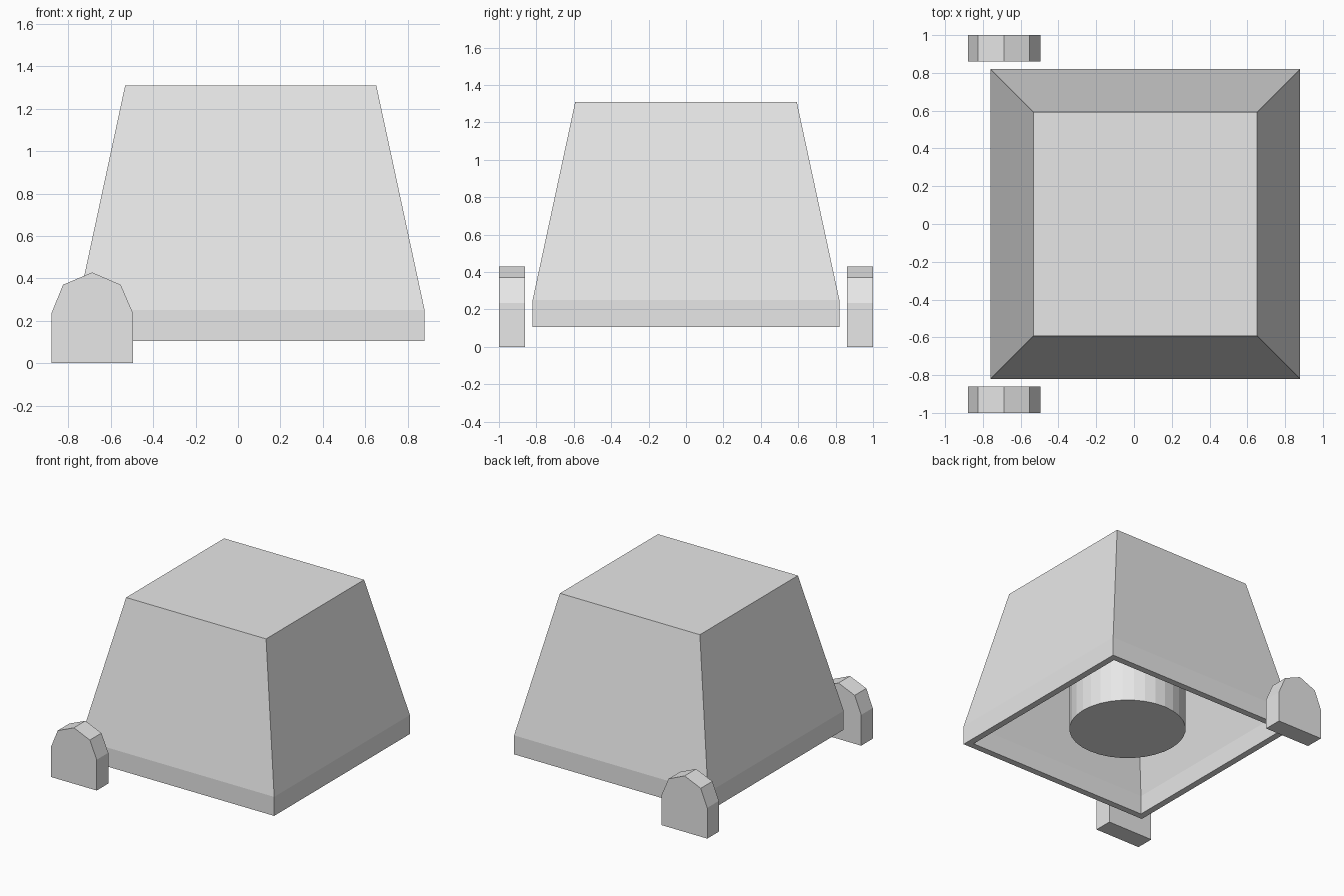
import bpy
import bmesh
from mathutils import Matrix

cube = bpy.data.objects.get("Cube")
if cube:
    bpy.data.objects.remove(cube, do_unlink=True)

grey = bpy.data.materials.new("light grey")
grey.use_nodes = True
colour = (0.8, 0.8, 0.8, 1)
grey.diffuse_color = colour
grey.node_tree.nodes["Principled BSDF"].inputs["Base Color"].default_value = colour

BODY_X = 0.06
WALL = 0.05
RIM, SHOULDER, TOP = 0.105, 0.25, 1.31
BASE_HALF, TOP_HALF = 0.82, 0.592


def finish(name, bm):
    bmesh.ops.recalc_face_normals(bm, faces=bm.faces)
    mesh = bpy.data.meshes.new(name)
    bm.to_mesh(mesh)
    bm.free()
    mesh.materials.append(grey)
    obj = bpy.data.objects.new(name, mesh)
    bpy.context.collection.objects.link(obj)
    return obj


# Hollow tapered cover: square rings from the inner ceiling, round the rim, to the roof
bm = bmesh.new()
sections = [
    (TOP_HALF - WALL, TOP - WALL),
    (BASE_HALF - WALL, SHOULDER),
    (BASE_HALF - WALL, RIM),
    (BASE_HALF, RIM),
    (BASE_HALF, SHOULDER),
    (TOP_HALF, TOP),
]
corners = [(-1, -1), (1, -1), (1, 1), (-1, 1)]
rings = [[bm.verts.new((BODY_X + sx * h, sy * h, z)) for sx, sy in corners]
         for h, z in sections]
for a, b in zip(rings, rings[1:]):
    for i in range(4):
        j = (i + 1) % 4
        bm.faces.new((a[i], a[j], b[j], b[i]))
bm.faces.new(rings[0])
bm.faces.new(rings[-1])
finish("hollow_cover", bm)

# Round post hanging from the ceiling
bm = bmesh.new()
low, high = 0.17, TOP - WALL
bmesh.ops.create_cone(bm, cap_ends=True, segments=32, radius1=0.41, radius2=0.41,
                      depth=high - low,
                      matrix=Matrix.Translation((BODY_X, 0, (low + high) / 2)))
finish("inner_post", bm)

# Two upright side blocks with faceted round tops
profile = [(-0.88, 0), (-0.495, 0), (-0.495, 0.235), (-0.553, 0.37),
           (-0.688, 0.428), (-0.825, 0.37), (-0.88, 0.235)]
for name, y in (("front_block", -1), ("back_block", 0.86)):
    bm = bmesh.new()
    face = bm.faces.new([bm.verts.new((x, y, z)) for x, z in profile])
    extruded = bmesh.ops.extrude_face_region(bm, geom=[face])["geom"]
    moved = [v for v in extruded if isinstance(v, bmesh.types.BMVert)]
    bmesh.ops.translate(bm, verts=moved, vec=(0, 0.14, 0))
    finish(name, bm)
